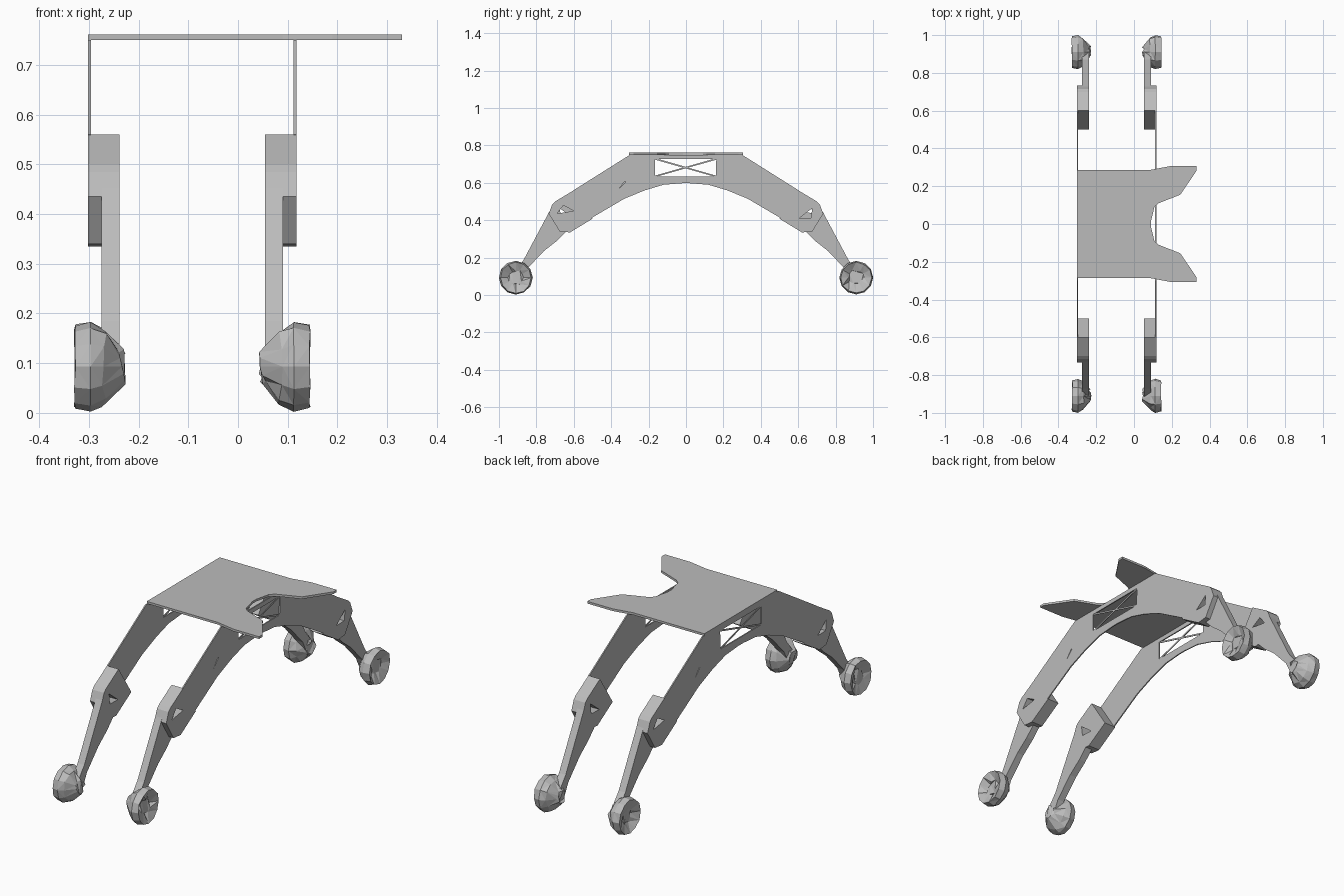
import bpy, bmesh, math, random
from mathutils import Matrix

random.seed(4)
if "Cube" in bpy.data.objects:
    bpy.data.objects.remove(bpy.data.objects["Cube"])

grey = bpy.data.materials.new("plain grey")
grey.use_nodes = True
grey.diffuse_color = (0.5, 0.5, 0.5, 1)
grey.node_tree.nodes["Principled BSDF"].inputs["Base Color"].default_value = (0.5, 0.5, 0.5, 1)

MID = -0.092      # centre plane between the two arches
SIDEWAYS = Matrix(((0, 0, 1, 0), (1, 0, 0, 0), (0, 1, 0, 0), (0, 0, 0, 1)))


def add_mesh(name, mesh):
    mesh.materials.clear()
    mesh.materials.append(grey)
    obj = bpy.data.objects.new(name, mesh)
    bpy.context.collection.objects.link(obj)
    return obj


def slab(name, loops, low, high, matrix=Matrix()):
    """Extrude a flat outline (first loop) with holes (other loops) from low to high."""
    curve = bpy.data.curves.new(name, "CURVE")
    curve.dimensions = "2D"
    curve.fill_mode = "BOTH"
    curve.extrude = (high - low) / 2
    for loop in loops:
        spline = curve.splines.new("POLY")
        spline.points.add(len(loop) - 1)
        for point, (u, v) in zip(spline.points, loop):
            point.co = (u, v, 0, 1)
        spline.use_cyclic_u = True
    temp = bpy.data.objects.new("outline", curve)
    bpy.context.collection.objects.link(temp)
    graph = bpy.context.evaluated_depsgraph_get()
    mesh = bpy.data.meshes.new_from_object(temp.evaluated_get(graph))
    bpy.data.objects.remove(temp)
    bpy.data.curves.remove(curve)
    mesh.transform(matrix @ Matrix.Translation((0, 0, (low + high) / 2)))
    for face in mesh.polygons:
        face.use_smooth = False
    return add_mesh(name, mesh)


def side_slab(name, loops, s, inner, outer):
    """Upright slab, its depth measured outwards from the centre plane."""
    a, b = sorted((MID + s * inner, MID + s * outer))
    return slab(name, loops, a, b, SIDEWAYS)


def flip(points, s):
    return [(s * u, v) for u, v in points]


def symmetric(half):
    return half + [(-u, v) for u, v in reversed(half)]


def bar(name, a, b, s, width=0.004):
    """Thin straight strut between two points of an arch."""
    dx, dz = b[0] - a[0], b[1] - a[1]
    k = width / math.hypot(dx, dz)
    n = (-dz * k, dx * k)
    pts = [(p[0] + t * n[0], p[1] + t * n[1]) for p, t in ((a, 1), (b, 1), (b, -1), (a, -1))]
    side_slab(name, [pts], s, 0.206, 0.209)


def foot(name, s, e):
    """Crumpled round foot: jittered rings with a dented outer face."""
    bm = bmesh.new()
    count = 12
    rings = []
    for depth, radius, wobble in ((0.225, 0.045, 0.15), (0.238, 0.086, 0.03), (0.205, 0.091, 0.01),
                                  (0.182, 0.082, 0.08), (0.148, 0.036, 0.12)):
        ring = []
        for i in range(count):
            a = math.tau * i / count
            r = radius * (1 - random.random() * wobble * 2)
            d = depth + random.uniform(-1, 0) * wobble * 0.12
            ring.append(bm.verts.new((MID + s * d, e * 0.91 + r * math.cos(a), 0.093 + r * math.sin(a))))
        rings.append(ring)
    for lower, upper in zip(rings, rings[1:]):
        for i in range(count):
            j = (i + 1) % count
            bm.faces.new((lower[i], lower[j], upper[j], upper[i]))
    bm.faces.new(rings[0])
    bm.faces.new(rings[-1])
    bmesh.ops.triangulate(bm, faces=bm.faces)
    bmesh.ops.recalc_face_normals(bm, faces=bm.faces)
    mesh = bpy.data.meshes.new(name)
    bm.to_mesh(mesh)
    bm.free()
    add_mesh(name, mesh)


# Forked top plate
half_top = [(-0.302, -0.287), (0.09, -0.287), (0.19, -0.306), (0.33, -0.306), (0.33, -0.28),
            (0.245, -0.155), (0.13, -0.11), (0.108, -0.09), (0.09, -0.015)]
slab("top_plate", [half_top + [(x, -y) for x, y in reversed(half_top)]], 0.75, 0.761)

# Outlines in the side plane (distance along the depth, height)
arch = symmetric([(0.02, 0.598), (0.12, 0.59), (0.22, 0.56), (0.33, 0.515), (0.505, 0.412),
                  (0.602, 0.56), (0.3, 0.75)])
window = [(-0.165, 0.635), (0.16, 0.635), (0.162, 0.728), (-0.165, 0.728)]
slit = [(-0.36, 0.567), (-0.322, 0.605), (-0.326, 0.61)]
knee = [(0.5, 0.408), (0.6, 0.56), (0.7, 0.5), (0.715, 0.485), (0.734, 0.435), (0.675, 0.34),
        (0.62, 0.335)]
shin = [(0.71, 0.485), (0.64, 0.34), (0.69, 0.29), (0.76, 0.235), (0.85, 0.14), (0.89, 0.06),
        (0.935, 0.07), (0.93, 0.11), (0.87, 0.185)]
knee_holes = {-1: [(-0.69, 0.435), (-0.655, 0.48), (-0.6, 0.45)],
              1: [(0.605, 0.41), (0.675, 0.465), (0.668, 0.412)]}

for s, side in ((1, "left"), (-1, "right")):
    # Thin arch with a crossed window and a small slit
    side_slab(side + "_arch", [arch, window, flip(slit, s)], s, 0.204, 0.21)
    bar(side + "_brace_a", window[0], window[2], s)
    bar(side + "_brace_b", window[1], window[3], s)
    # Front and back legs
    for e, end in ((-1, "front"), (1, "back")):
        name = end + "_" + side
        side_slab(name + "_knee", [flip(knee, e), flip(knee_holes[e * s], s)], s, 0.146, 0.21)
        side_slab(name + "_shin", [flip(shin, e)], s, 0.146, 0.183)
        foot(name + "_foot", s, e)
